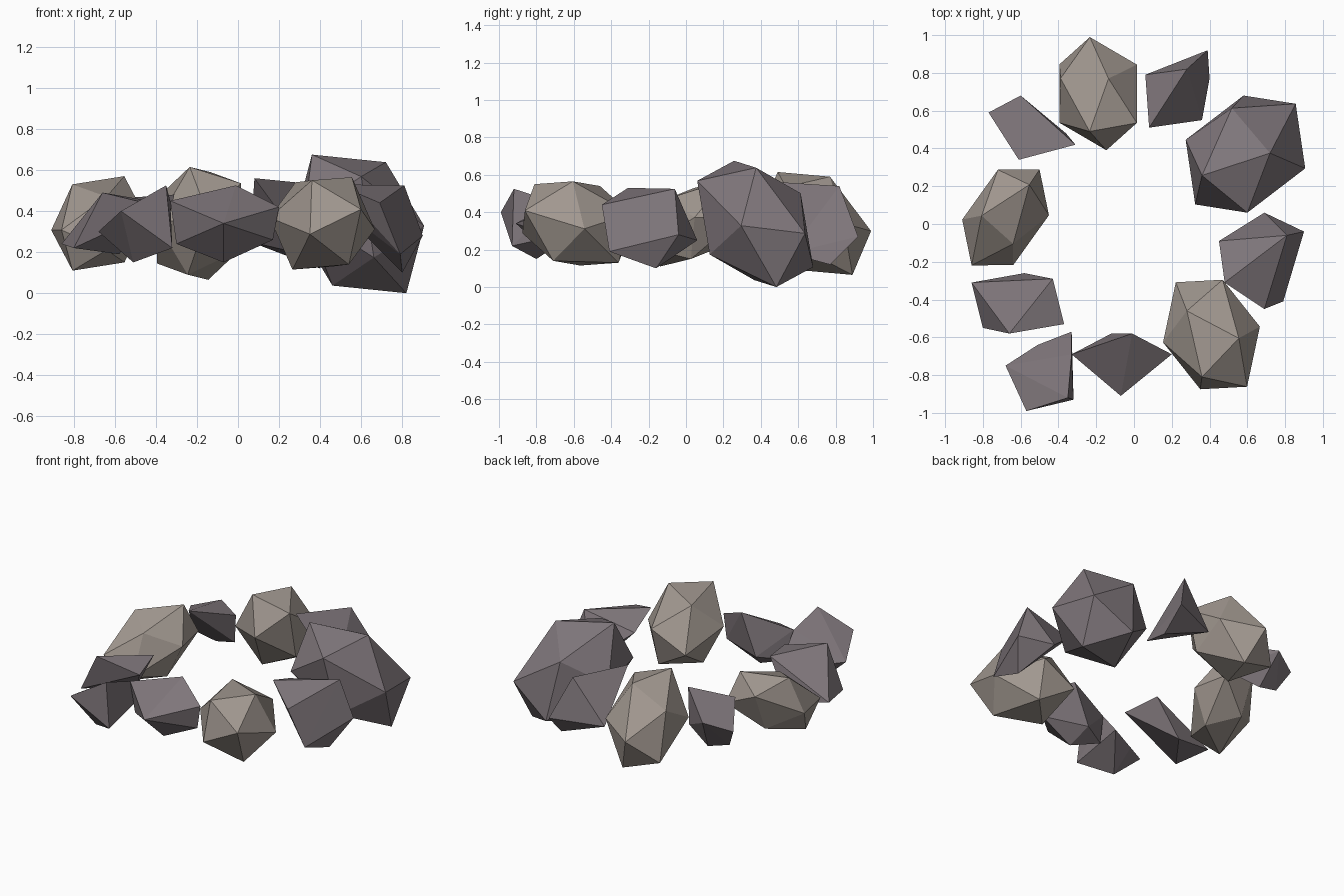
import bpy, bmesh
from mathutils import Vector, Matrix

if "Cube" in bpy.data.objects:
    bpy.data.objects.remove(bpy.data.objects["Cube"])


def material(name, color):
    m = bpy.data.materials.new(name)
    m.diffuse_color = (*color, 1)
    m.use_nodes = True
    m.node_tree.nodes["Principled BSDF"].inputs["Base Color"].default_value = m.diffuse_color
    return m


TAN = material("warm_stone", (0.36, 0.315, 0.28))
GRAY = material("gray_stone", (0.21, 0.18, 0.195))


def finish(bm, name, mat):
    bmesh.ops.recalc_face_normals(bm, faces=bm.faces[:])
    me = bpy.data.meshes.new(name)
    bm.to_mesh(me)
    bm.free()
    me.materials.append(mat)
    bpy.context.collection.objects.link(bpy.data.objects.new(name, me))


def boulder(name, mat, center, *corners):
    """Stretched, tilted icosahedron: centre plus the three corners of one facet."""
    bm = bmesh.new()
    bmesh.ops.create_icosphere(bm, subdivisions=1, radius=1)
    bm.faces.ensure_lookup_table()
    c = Vector(center)
    src = Matrix([v.co for v in bm.faces[0].verts]).transposed()
    dst = Matrix([Vector(p) - c for p in corners]).transposed()
    bmesh.ops.transform(bm, matrix=Matrix.Translation(c) @ (dst @ src.inverted()).to_4x4(),
                        verts=bm.verts[:])
    finish(bm, name, mat)


def chip(name, *corners):
    """Small angular stone: hull around a few corners."""
    bm = bmesh.new()
    for p in corners:
        bm.verts.new(p)
    res = bmesh.ops.convex_hull(bm, input=bm.verts[:])
    loose = {g for g in res["geom_interior"] + res["geom_unused"]
             if isinstance(g, bmesh.types.BMVert)}
    bmesh.ops.delete(bm, geom=list(loose), context='VERTS')
    finish(bm, name, GRAY)


# Large boulders
boulder("boulder_back", TAN, (-.19, .69, .34),
        (-.235, .49, .615), (-.135, .77, .59), (.015, .535, .535))
boulder("boulder_right_large", GRAY, (.59, .37, .3375),
        (.36, .257, .675), (.72, .375, .638), (.60, .06, .568))
boulder("boulder_front", TAN, (.41, -.585, .34),
        (.555, -.605, .565), (.36, -.81, .55), (.28, -.46, .54))
boulder("boulder_left", TAN, (-.68, .035, .34),
        (-.554, .208, .57), (-.64, -.105, .47), (-.807, .044, .53))

# Small chips filling the gaps in the ring
chip("chip_back_right", (.06, .79, .25), (.39, .92, .27), (.40, .77, .12),
     (.36, .55, .18), (.08, .51, .56), (.28, .82, .54))
chip("chip_right", (.69, -.45, .44), (.79, -.41, .19), (.90, -.04, .28),
     (.81, -.06, .525), (.69, .06, .25), (.48, -.31, .53), (.45, -.09, .45),
     (.80, -.16, .10))
chip("chip_front", (-.33, -.69, .45), (.20, -.69, .42), (-.07, -.91, .34),
     (-.01, -.58, .525), (-.12, -.58, .25), (-.07, -.70, .15),
     (.17, -.68, .26), (-.30, -.68, .24))
chip("chip_front_left", (-.57, -.99, .40), (-.68, -.75, .30), (-.35, -.92, .525),
     (-.33, -.69, .45), (-.33, -.57, .30), (-.51, -.64, .27),
     (-.51, -.80, .15), (-.32, -.93, .22))
chip("chip_left", (-.86, -.31, .24), (-.37, -.53, .42), (-.58, -.26, .19),
     (-.66, -.58, .49), (-.43, -.29, .45), (-.80, -.55, .22))
chip("chip_back_left", (-.77, .59, .36), (-.60, .68, .41), (-.31, .42, .48),
     (-.61, .34, .46), (-.55, .55, .19), (-.70, .53, .23), (-.36, .48, .26))
